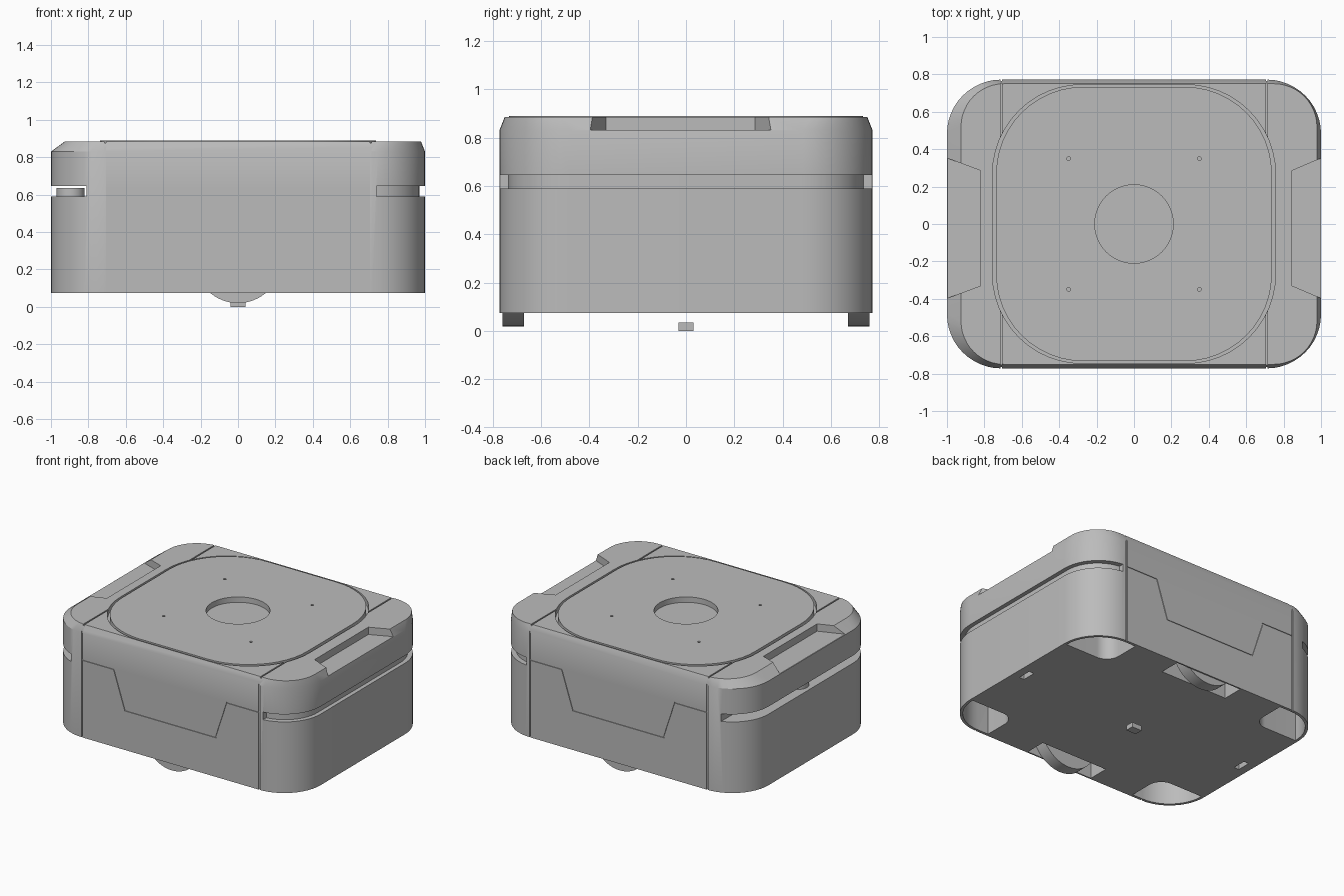
import bpy, bmesh, math
from mathutils import Matrix

cube = bpy.data.objects.get("Cube")
if cube:
    bpy.data.objects.remove(cube, do_unlink=True)

grey = bpy.data.materials.new("light_grey")
grey.use_nodes = True
COL = (0.5, 0.5, 0.5, 1)
grey.diffuse_color = COL
grey.node_tree.nodes["Principled BSDF"].inputs["Base Color"].default_value = COL


def rounded(x0, x1, y0, y1, r, n=12):
    """Counter-clockwise rounded rectangle outline."""
    pts = []
    for cx, cy, a in ((x1 - r, y1 - r, 0), (x0 + r, y1 - r, 90),
                      (x0 + r, y0 + r, 180), (x1 - r, y0 + r, 270)):
        for i in range(n + 1):
            t = math.radians(a + 90 * i / n)
            pts.append((cx + r * math.cos(t), cy + r * math.sin(t)))
    return pts


def box(x0, x1, y0, y1):
    return [(x0, y0), (x1, y0), (x1, y1), (x0, y1)]


def circle(cx, cy, r, n=48):
    return [(cx + r * math.cos(2 * math.pi * i / n),
             cy + r * math.sin(2 * math.pi * i / n)) for i in range(n)]


def loft(name, layers, matrix=None):
    """Closed solid through (height, outline) layers."""
    bm = bmesh.new()
    rings = [[bm.verts.new((x, y, z)) for x, y in pts] for z, pts in layers]
    n = len(rings[0])
    for a, b in zip(rings, rings[1:]):
        for i in range(n):
            j = (i + 1) % n
            bm.faces.new((a[i], a[j], b[j], b[i]))
    bm.faces.new(rings[0][::-1])
    bm.faces.new(rings[-1])
    if matrix:
        bm.transform(matrix)
    bmesh.ops.recalc_face_normals(bm, faces=bm.faces[:])
    mesh = bpy.data.meshes.new(name)
    bm.to_mesh(mesh)
    bm.free()
    mesh.materials.append(grey)
    obj = bpy.data.objects.new(name, mesh)
    bpy.context.collection.objects.link(obj)
    return obj


def prism(name, pts, z0, z1, matrix=None):
    return loft(name, [(z0, pts), (z1, pts)], matrix)


def carve(obj, cutters, operation='DIFFERENCE'):
    """Boolean the cutters into the object, then discard them."""
    for c in cutters:
        c.hide_render = True
        mod = obj.modifiers.new("cut", 'BOOLEAN')
        mod.operation = operation
        mod.solver = 'EXACT'
        mod.object = c
    dg = bpy.context.evaluated_depsgraph_get()
    dg.update()
    mesh = bpy.data.meshes.new_from_object(obj.evaluated_get(dg))
    obj.modifiers.clear()
    obj.data = mesh
    for c in cutters:
        bpy.data.objects.remove(c, do_unlink=True)
    return obj


# Extrude along y instead of z: (x, y, z) -> (x, z, y)
UPRIGHT = Matrix(((1, 0, 0, 0), (0, 0, 1, 0), (0, 1, 0, 0), (0, 0, 0, 1)))
Y = 0.772

# Main shell with chamfered top rim, wider on the sensor end
outer = rounded(-1, 1, -Y, Y, 0.29)
body = loft("body", [(0.075, outer), (0.83, outer),
                     (0.885, rounded(-0.925, 0.978, -0.75, 0.75, 0.23))])

cuts = []
# Round-cornered recess that leaves a groove around the top plate
cuts.append(prism("plate_recess", rounded(-0.757, 0.757, -0.745, 0.745, 0.48), 0.845, 1))

# Splayed handle notches in both ends
for s, inner in ((1, 0.845), (-1, 0.82)):
    cuts.append(prism("notch", [(s * inner, -0.33), (s * inner, 0.285),
                                (s * 1.02, 0.36), (s * 1.02, -0.405)], 0.832, 1))

# Horizontal slots: shallow around one end, open at the sensor end
slot = prism("slot", box(0.74, 1.1, -0.9, 0.9), 0.59, 0.645)
core = prism("slot_core", rounded(-0.97, 0.97, -0.735, 0.735, 0.26), 0.5, 0.7)
cuts.append(carve(slot, [core]))
cuts.append(prism("sensor_slot", box(-1.1, -0.81, -0.9, 0.9), 0.59, 0.645))

# Vertical and top seams
for x in (-0.71, 0.71):
    cuts.append(prism("top_seam", box(x - 0.005, x + 0.005, -1, 1), 0.876, 1))
    for s in (-1, 1):
        y0, y1 = sorted((s * 0.764, s * 1.0))
        cuts.append(prism("side_seam", box(x - 0.005, x + 0.005, y0, y1), 0, 0.9))

# Stepped access-panel seam on front and back
line = [(-0.71, 0.64), (-0.45, 0.64), (-0.36, 0.365),
        (0.36, 0.365), (0.45, 0.64), (0.71, 0.64)]
drop = [(x + math.copysign(0.007, x) * (abs(x) < 0.7), z - 0.007)
        for x, z in reversed(line)]
for s in (-1, 1):
    cuts.append(prism("panel_seam", line + drop, s * 0.767, s * 0.9, UPRIGHT))

# Underside: corner caster pockets, wheel wells and small end slots
for sx in (-1, 1):
    for sy in (-1, 1):
        x0, x1 = sorted((sx * 0.62, sx * 1.2))
        y0, y1 = sorted((sy * 0.48, sy * 1.0))
        pocket = prism("pocket", rounded(x0, x1, y0, y1, 0.1), 0, 0.3)
        shell = prism("shell", rounded(-0.98, 0.98, -0.752, 0.752, 0.27), -0.1, 0.5)
        cuts.append(carve(pocket, [shell], 'INTERSECT'))
    y0, y1 = sorted((sx * 0.61, sx * 0.762))
    cuts.append(prism("wheel_well", box(-0.27, 0.27, y0, y1), 0, 0.5))
    x0, x1 = sorted((sx * 0.90, sx * 0.94))
    cuts.append(prism("end_slot", box(x0, x1, -0.05, 0.05), 0, 0.12))
carve(body, cuts)

# Top plate with central well and four screw holes
plate = prism("top_plate", rounded(-0.737, 0.737, -0.733, 0.733, 0.465), 0.84, 0.889)
holes = [prism("screw_hole", circle(x, y, 0.01, 12), 0.86, 1)
         for x in (-0.35, 0.35) for y in (-0.35, 0.35)]
holes.append(prism("well", circle(0, 0, 0.21), 0.85, 1))
carve(plate, holes)

# Drive wheels
parts = [body, plate]
for name, s in (("front_wheel", -1), ("back_wheel", 1)):
    parts.append(prism(name, circle(0, 0.25, 0.23, 64), s * 0.67, s * 0.758, UPRIGHT))

# Scanner disc in the open slot and small sensor block underneath
parts.append(prism("scanner_disc", circle(-0.895, 0, 0.075), 0.588, 0.635))
parts.append(prism("floor_sensor", box(-0.04, 0.04, -0.03, 0.03), 0, 0.035))

# One material everywhere, smooth curves with crisp edges
bpy.ops.object.select_all(action='DESELECT')
for p in parts:
    p.data.materials.clear()
    p.data.materials.append(grey)
    for f in p.data.polygons:
        f.material_index = 0
    p.select_set(True)
bpy.context.view_layer.objects.active = body
bpy.ops.object.shade_smooth_by_angle(angle=math.radians(25))
